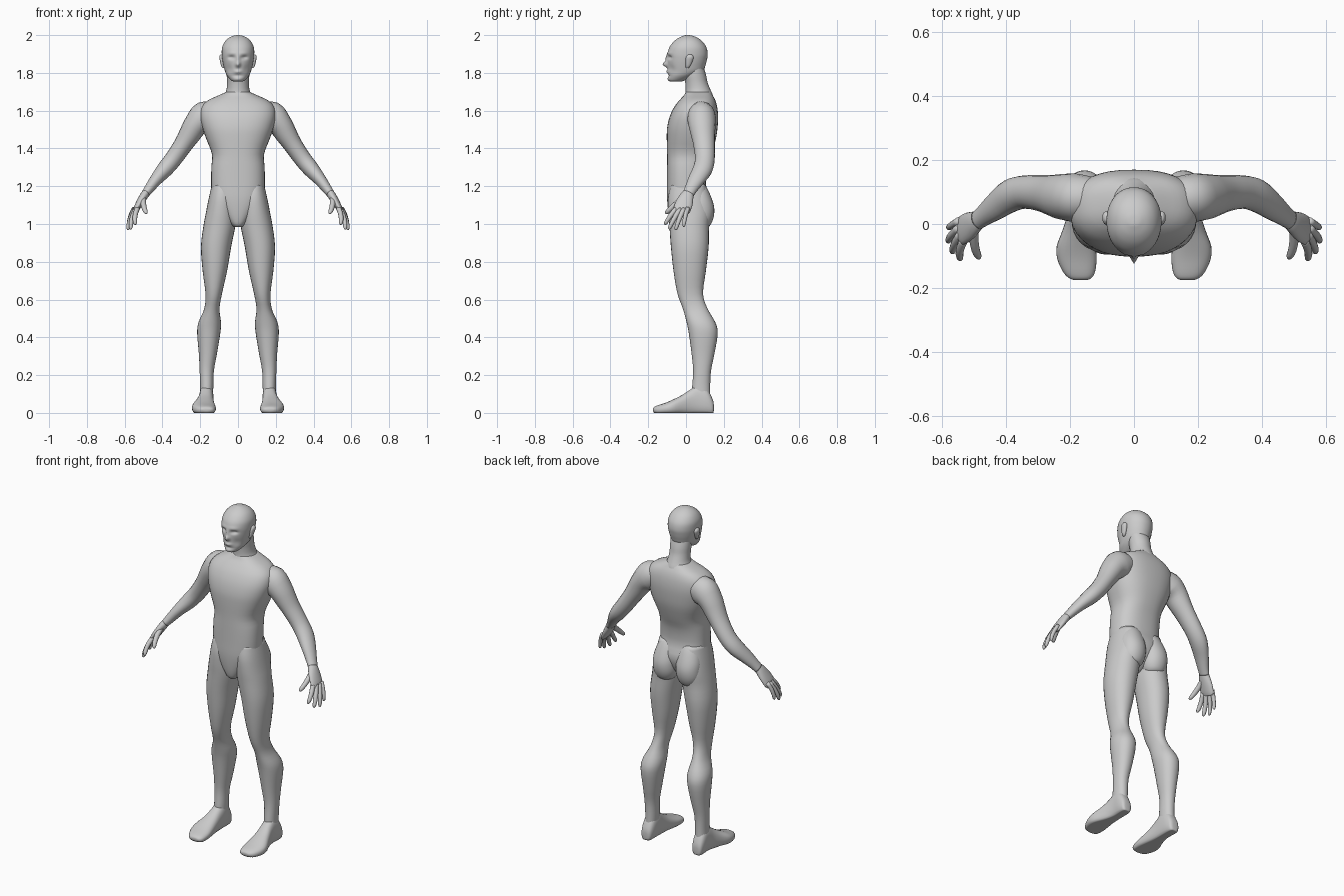
import bpy, bmesh, math
from mathutils import Vector

skin = bpy.data.materials.new("plain grey")
skin.diffuse_color = (0.6, 0.6, 0.6, 1)


def smooth_rows(rows, steps):
    """Catmull-Rom interpolation of every column."""
    out = []
    for i in range(len(rows) - 1):
        a, b, c, d = (rows[max(i - 1, 0)], rows[i], rows[i + 1], rows[min(i + 2, len(rows) - 1)])
        for k in range(steps):
            t = k / steps
            out.append([0.5 * (2 * q + (r - p) * t + (2 * p - 5 * q + 4 * r - s) * t * t
                               + (3 * q - p - 3 * r + s) * t ** 3) for p, q, r, s in zip(a, b, c, d)])
    return out + [list(rows[-1])]


def skin_rings(name, rings, mirror):
    bm = bmesh.new()
    vr = [[bm.verts.new(p) for p in ring] for ring in rings]
    n = len(vr[0])
    for a, b in zip(vr, vr[1:]):
        for i in range(n):
            bm.faces.new((a[i], a[(i + 1) % n], b[(i + 1) % n], b[i]))
    for ring in (vr[0], vr[-1]):
        c = bm.verts.new(sum((v.co for v in ring), Vector()) / n)
        for i in range(n):
            bm.faces.new((ring[i], ring[(i + 1) % n], c))
    bmesh.ops.recalc_face_normals(bm, faces=bm.faces)
    for f in bm.faces:
        f.smooth = True
    me = bpy.data.meshes.new(name)
    bm.to_mesh(me)
    bm.free()
    me.materials.append(skin)
    ob = bpy.data.objects.new(name, me)
    bpy.context.collection.objects.link(ob)
    if mirror:
        ob.modifiers.new("mirror", "MIRROR").use_mirror_merge = False
    return ob


def rounded(i, n, power):
    c, s = math.cos(2 * math.pi * i / n), math.sin(2 * math.pi * i / n)
    return (math.copysign(abs(c) ** (2 / power), c), math.copysign(abs(s) ** (2 / power), s))


def loft(name, rows, axis="z", n=28, steps=3, power=2.2, mirror=False, warp=None):
    """Rows: position on axis, x min, x max, then min and max of the third direction."""
    rings = []
    for t, x0, x1, b0, b1 in smooth_rows(rows, steps):
        ring = []
        for i in range(n):
            u, v = rounded(i, n, power)
            x, b = (x0 + x1) / 2 + u * (x1 - x0) / 2, (b0 + b1) / 2 + v * (b1 - b0) / 2
            p = Vector((x, b, t)) if axis == "z" else Vector((x, t, max(b, 0)))
            ring.append(warp(p) if warp else p)
        rings.append(ring)
    return skin_rings(name, rings, mirror)


def tube(name, rows, n=20, steps=3):
    """Rows: centre x, y, z, radius across, radius front to back."""
    rows = smooth_rows(rows, steps)
    pts = [Vector(r[:3]) for r in rows]
    rings = []
    for i, r in enumerate(rows):
        t = (pts[min(i + 1, len(pts) - 1)] - pts[max(i - 1, 0)]).normalized()
        u = Vector((0, 1, 0)).cross(t).normalized()
        v = t.cross(u)
        rings.append([pts[i] + u * r[3] * c + v * r[4] * s
                      for c, s in (rounded(k, n, 2) for k in range(n))])
    return skin_rings(name, rings, True)


def sym(rows):
    return [(z, -w, w, f, b) for z, w, f, b in rows]


# Torso with sloping shoulders, narrowing into the crotch
loft("torso", sym([
    (0.985, 0.022, -0.065, 0.02), (1.0, 0.04, -0.08, 0.05), (1.05, 0.08, -0.092, 0.10),
    (1.13, 0.135, -0.10, 0.125), (1.21, 0.142, -0.10, 0.105), (1.30, 0.141, -0.10, 0.112),
    (1.37, 0.138, -0.10, 0.135), (1.45, 0.168, -0.102, 0.158), (1.51, 0.188, -0.10, 0.167),
    (1.57, 0.20, -0.086, 0.17), (1.62, 0.192, -0.062, 0.165), (1.655, 0.158, -0.035, 0.155),
    (1.68, 0.105, -0.012, 0.142), (1.70, 0.06, 0.0, 0.13)]), n=40, power=2.45)

# Neck leaning forward
loft("neck", sym([
    (1.64, 0.085, -0.015, 0.15), (1.68, 0.073, -0.005, 0.143), (1.71, 0.061, -0.002, 0.13),
    (1.75, 0.058, -0.004, 0.114), (1.79, 0.06, -0.01, 0.106), (1.84, 0.06, 0.0, 0.09)]), power=2)


# Face: bumps and hollows (x, z, x spread, z spread, push forward)
FACE = [(0, 1.845, 0.011, 0.014, 0.026), (0, 1.875, 0.009, 0.02, 0.010),
        (0.034, 1.882, 0.017, 0.009, -0.014), (0.03, 1.905, 0.025, 0.008, 0.004),
        (0, 1.806, 0.02, 0.008, 0.009), (0, 1.785, 0.03, 0.006, -0.004),
        (0, 1.768, 0.022, 0.009, 0.005), (0.045, 1.82, 0.018, 0.022, -0.006)]


def face(p):
    if p.y < -0.01:
        for x, z, sx, sz, push in FACE:
            p.y -= push * math.exp(-((abs(p.x) - x) / sx) ** 2 - ((p.z - z) / sz) ** 2)
    return p


loft("head", sym([
    (1.755, 0.026, -0.085, -0.02), (1.762, 0.038, -0.092, 0.0), (1.785, 0.058, -0.094, 0.05),
    (1.81, 0.069, -0.096, 0.09), (1.84, 0.077, -0.097, 0.103), (1.87, 0.083, -0.098, 0.111),
    (1.90, 0.086, -0.098, 0.115), (1.935, 0.084, -0.088, 0.108), (1.965, 0.07, -0.066, 0.088),
    (1.985, 0.049, -0.04, 0.063), (1.997, 0.023, -0.012, 0.033), (2.0, 0.004, 0.0, 0.01)]),
    n=72, steps=5, power=2.1, warp=face)

# Ears
loft("ears", [(1.825, 0.072, 0.08, 0.0, 0.012), (1.835, 0.07, 0.088, -0.003, 0.022),
              (1.865, 0.072, 0.096, -0.004, 0.036), (1.885, 0.074, 0.099, 0.0, 0.04),
              (1.897, 0.076, 0.092, 0.01, 0.03)], n=14, mirror=True)

# Legs: thigh, knee, calf, ankle
loft("legs", [
    (0.06, 0.135, 0.202, 0.03, 0.13), (0.13, 0.131, 0.2, 0.032, 0.128),
    (0.22, 0.128, 0.203, 0.038, 0.132), (0.31, 0.112, 0.207, 0.03, 0.15),
    (0.42, 0.094, 0.216, 0.015, 0.168), (0.48, 0.09, 0.209, 0.003, 0.155),
    (0.55, 0.098, 0.179, -0.016, 0.115), (0.63, 0.085, 0.172, -0.045, 0.09),
    (0.75, 0.058, 0.187, -0.066, 0.105), (0.88, 0.036, 0.196, -0.08, 0.12),
    (0.99, 0.014, 0.183, -0.088, 0.122), (1.06, 0.012, 0.17, -0.094, 0.13),
    (1.14, 0.015, 0.154, -0.095, 0.12), (1.21, 0.03, 0.138, -0.08, 0.10)],
    power=2.15, mirror=True)

# Buttocks
loft("buttocks", [
    (0.975, 0.05, 0.11, 0.05, 0.10), (0.99, 0.025, 0.13, 0.02, 0.126),
    (1.03, 0.006, 0.148, 0.0, 0.145), (1.08, 0.003, 0.15, 0.0, 0.15),
    (1.13, 0.004, 0.145, 0.0, 0.138), (1.19, 0.015, 0.125, 0.0, 0.112),
    (1.22, 0.035, 0.10, 0.02, 0.09)], power=2.1, mirror=True)

# Feet, heel to toe
loft("feet", [
    (0.147, 0.155, 0.185, 0.01, 0.045), (0.14, 0.14, 0.198, -0.008, 0.075),
    (0.11, 0.131, 0.205, -0.012, 0.13), (0.065, 0.129, 0.205, -0.012, 0.15),
    (0.025, 0.129, 0.21, -0.012, 0.125), (-0.02, 0.126, 0.224, -0.012, 0.095),
    (-0.07, 0.12, 0.242, -0.012, 0.07), (-0.11, 0.117, 0.24, -0.01, 0.053),
    (-0.15, 0.122, 0.222, -0.008, 0.04), (-0.168, 0.132, 0.205, 0.0, 0.032),
    (-0.175, 0.145, 0.19, 0.01, 0.024)], axis="y", n=28, power=2.4, mirror=True)

# Arms: deltoid, elbow, forearm, wrist
tube("arms", [
    (0.11, 0.082, 1.585, 0.06, 0.06), (0.175, 0.082, 1.567, 0.083, 0.075),
    (0.222, 0.085, 1.527, 0.066, 0.072), (0.255, 0.09, 1.475, 0.058, 0.064),
    (0.29, 0.096, 1.42, 0.05, 0.057), (0.342, 0.10, 1.345, 0.046, 0.052),
    (0.387, 0.088, 1.29, 0.043, 0.052), (0.434, 0.055, 1.235, 0.033, 0.044),
    (0.470, 0.027, 1.187, 0.026, 0.034), (0.49, 0.012, 1.16, 0.022, 0.031)])

# Palms
tube("palms", [
    (0.482, 0.018, 1.172, 0.02, 0.026), (0.497, 0.006, 1.15, 0.022, 0.035),
    (0.518, -0.008, 1.115, 0.02, 0.045), (0.538, -0.02, 1.08, 0.016, 0.046),
    (0.546, -0.025, 1.063, 0.01, 0.04)])

# Fingers and thumb: base, tip, radius
for name, a, b, r in [
        ("index_fingers", (0.532, -0.048, 1.085), (0.543, -0.112, 0.997), 0.0125),
        ("middle_fingers", (0.54, -0.03, 1.08), (0.568, -0.09, 0.972), 0.0125),
        ("ring_fingers", (0.546, -0.01, 1.08), (0.582, -0.055, 0.968), 0.012),
        ("little_fingers", (0.548, 0.01, 1.085), (0.58, -0.012, 0.985), 0.011),
        ("thumbs", (0.5, -0.012, 1.14), (0.484, -0.108, 1.055), 0.014)]:
    a, b = Vector(a), Vector(b)
    bend = Vector((0.008, -0.004, 0))
    tube(name, [(*(a.lerp(b, t) + bend * math.sin(math.pi * t)), r * k, r * k)
                for t, k in ((0, 1.1), (0.35, 1.05), (0.7, 0.95), (0.92, 0.75), (1, 0.3))], n=10, steps=2)
